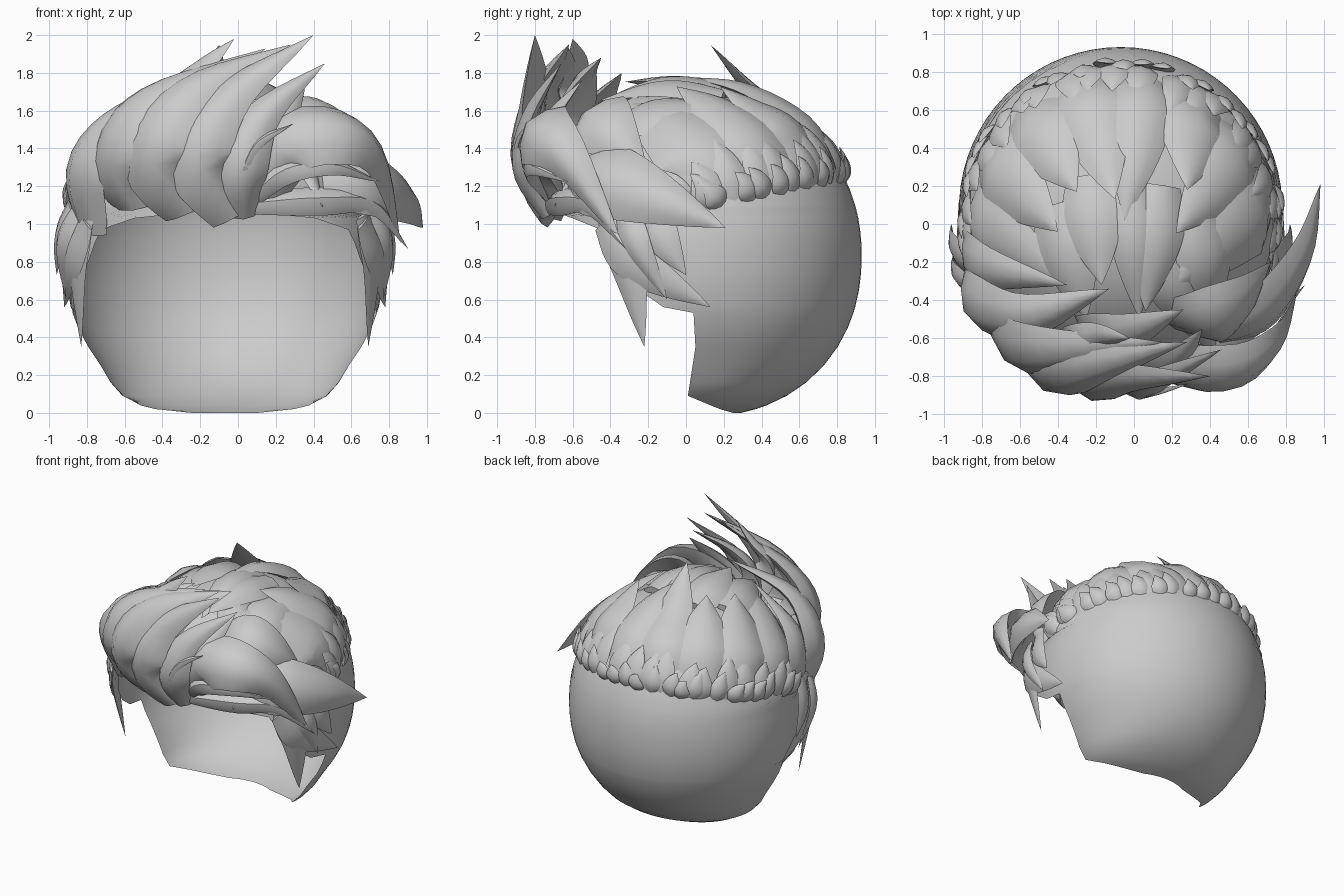
import bpy, bmesh, math, random
from mathutils import Vector

random.seed(4)
cube = bpy.data.objects.get("Cube")
if cube:
    bpy.data.objects.remove(cube)

grey = bpy.data.materials.new("hair_grey")
grey.use_nodes = True
tone = (0.6, 0.6, 0.6, 1)
grey.diffuse_color = tone
grey.node_tree.nodes["Principled BSDF"].inputs["Base Color"].default_value = tone

CX, CY, CZ, R = -0.07, 0.08, 0.83, 0.85
CENTRE = Vector((CX, CY, CZ))


def finish(bm, name, angle):
    mesh = bpy.data.meshes.new(name)
    bm.to_mesh(mesh)
    bm.free()
    mesh.materials.append(grey)
    obj = bpy.data.objects.new(name, mesh)
    bpy.context.collection.objects.link(obj)
    bpy.ops.object.select_all(action='DESELECT')
    obj.select_set(True)
    bpy.context.view_layer.objects.active = obj
    bpy.ops.object.shade_smooth_by_angle(angle=math.radians(angle))


def radius(z):
    return R * max(0, 1 - (abs(z - CZ) / R) ** 2.15) ** 0.465


def lerp_table(table, v):
    for (a, fa), (b, fb) in zip(table, table[1:]):
        if v <= b:
            return fa + (fb - fa) * max(0, v - a) / (b - a)
    return table[-1][1]


def spline(pts, s):
    # Catmull-Rom point at s in 0..1
    p = [2 * pts[0] - pts[1]] + pts + [2 * pts[-1] - pts[-2]]
    k = min(int(s * (len(pts) - 1)), len(pts) - 2)
    t = s * (len(pts) - 1) - k
    a, b, c, d = p[k:k + 4]
    return 0.5 * (2 * b + (c - a) * t + (2 * a - 5 * b + 4 * c - d) * t * t
                  + (3 * b - a - 3 * c + d) * t ** 3)


SECTION = [(-1, 0), (-.6, .62), (0, 1), (.6, .62), (1, 0), (.5, -.3), (-.5, -.3)]


def lock(bm, pts, width, thick, steps=14):
    # Lens-shaped strand that swells, then tapers to a point
    pts = [Vector(p) for p in pts]
    rings = []
    for i in range(steps):
        s = i / steps
        p = spline(pts, s)
        tangent = (spline(pts, s + 0.02) - p).normalized()
        out = p - CENTRE
        out = (out - tangent * out.dot(tangent)).normalized()
        side = tangent.cross(out)
        f = .65 + .35 * math.sin(s / .35 * math.pi / 2) if s < .35 else 1 - ((s - .35) / .65) ** 1.6
        rings.append([bm.verts.new(p + side * u * f * width / 2 + out * v * f * thick)
                      for u, v in SECTION])
    n = len(SECTION)
    for a, b in zip(rings, rings[1:]):
        for j in range(n):
            bm.faces.new((a[j], b[j], b[(j + 1) % n], a[(j + 1) % n]))
    tip = bm.verts.new(pts[-1])
    for j in range(n):
        bm.faces.new((rings[-1][j], tip, rings[-1][(j + 1) % n]))
    bm.faces.new(rings[0])
    bmesh.ops.recalc_face_normals(bm, faces=bm.faces)


def on_head(az, z, lift=0):
    # Point on the shell; az 0 is the back, positive toward +x; the base is widened
    r = radius(z) + lift
    widen = 1 + .4 * max(0, 1 - z / .3) ** 2
    return Vector((CX + widen * r * math.sin(az), CY + r * math.cos(az), z))


def over_top(x, y, lift=0):
    d = ((x - CX) ** 2 + (y - CY) ** 2) / 0.76
    return Vector((x, y, CZ + 0.9 * math.sqrt(max(0.02, 1 - d)) + lift))


def rim(az):
    return 1.08 + 0.15 * math.cos(az)


# Head shell: open face, sideburn corners, full crown
edge = [(0, .25), (.02, .18), (.04, .13), (.09, .01), (.35, .05), (.53, .04), (.56, -.12),
        (.65, -.25), (.82, -.38), (.97, -.45), (1.03, -.6), (1.08, -.76), (1.1, -2)]
heights = [0, .02, .04, .09, .16, .25, .35, .45, .53, .56, .65, .74, .82, .9, .97, 1.03, 1.08,
           1.1, 1.18, 1.26, 1.34, 1.42, 1.5, 1.57, 1.63, 1.67]
bm = bmesh.new()
rows, COLS = [], 48
for z in heights:
    half = math.acos(max(-1, min(1, (lerp_table(edge, z) - CY) / radius(z))))
    rows.append([bm.verts.new(on_head(half * (2 * j / COLS - 1), z)) for j in range(COLS + 1)])
for a, b in zip(rows, rows[1:]):
    for j in range(COLS):
        bm.faces.new((a[j + 1], a[j], b[j], b[j + 1]))
bm.faces.new(rows[-1][::-1])
bmesh.ops.remove_doubles(bm, verts=bm.verts, dist=0.0005)
finish(bm, "head_shell", 60)

# Short pointed locks hugging the head above the rim
bm = bmesh.new()
for count, length, width, lift, spread in [(27, .17, .14, .018, 1.9), (19, .29, .19, .012, 1.8)]:
    for i in range(count):
        az = spread * (2 * (i + .5) / count - 1) + random.uniform(-.06, .06)
        h = length * random.uniform(.75, 1.3)
        lean = math.copysign(.03 + .08 * abs(az), az)
        z = rim(az) - .01
        lock(bm, [on_head(az, z, -.03), on_head(az + lean * .2, z + h * .35, lift),
                  on_head(az + lean * .5, z + h * .7, lift + .035),
                  on_head(az + lean, z + h, lift + .065)], width, .03, 10)
finish(bm, "rim_locks", 45)

# Large crown locks: root azimuth, tip x, tip y, tip lift, width
bm = bmesh.new()
crown = [(.2, -.05, .02, .05, .36), (-.3, -.1, .13, .22, .4), (.7, .28, .18, .08, .4),
         (-.8, -.3, .17, .06, .4), (1.15, .22, -.05, .06, .42), (-1.25, -.4, -.04, .06, .42),
         (1.6, .2, -.34, .07, .46), (-1.7, -.35, -.32, .06, .42)]
for az, x, y, lift, w in crown:
    tip = over_top(x, y, lift)
    low = on_head(az, rim(az) + .27, -.005)
    mid = low.lerp(tip, .5)
    lock(bm, [on_head(az, rim(az) + .02, -.06), low, over_top(mid.x, mid.y, .0), tip], w, .075)
# Long locks running forward over the top
for x, y, tx, ty, w in [(-.03, .25, .03, -.5, .26), (.15, .2, .06, -.46, .3),
                        (-.25, .25, -.17, -.32, .32), (.35, .1, .4, -.6, .34),
                        (-.42, .1, -.25, -.5, .34), (.05, -.1, .45, -.7, .26)]:
    lock(bm, [over_top(x, y, -.02), over_top((x + tx) / 2, (y + ty) / 2, .02),
              over_top(tx, ty, .13)], w, .06)
finish(bm, "crown_locks", 45)

# Swept-up fringe
bm = bmesh.new()
fringe = [
    ([(-.76, -.34, .96), (-.79, -.42, 1.3), (-.56, -.48, 1.58), (-.13, -.34, 1.8)], .4, .11),
    ([(-.8, -.2, 1.0), (-.83, -.2, 1.25), (-.73, -.24, 1.48), (-.35, -.32, 1.7)], .34, .07),
    ([(-.52, -.56, 1.1), (-.6, -.63, 1.37), (-.42, -.66, 1.65), (.15, -.62, 1.93)], .46, .12),
    ([(-.26, -.67, 1.08), (-.42, -.77, 1.38), (-.22, -.74, 1.7), (.28, -.62, 1.95)], .42, .12),
    ([(-.03, -.71, 1.05), (-.2, -.82, 1.35), (-.04, -.8, 1.66), (.4, -.8, 2.0)], .38, .11),
    ([(.02, -.71, 1.05), (.02, -.83, 1.3), (.14, -.8, 1.58), (.46, -.66, 1.85)], .28, .09),
    ([(.1, -.66, 1.1), (.12, -.74, 1.35), (.22, -.7, 1.55), (.36, -.55, 1.76)], .3, .08),
    ([(-.2, -.5, 1.3), (-.15, -.57, 1.58), (.0, -.55, 1.74), (.26, -.45, 1.88)], .34, .08),
    ([(-.2, -.5, 1.4), (-.27, -.6, 1.68), (-.17, -.58, 1.83), (-.02, -.6, 1.98)], .24, .07),
    ([(.02, -.7, 1.1), (.02, -.86, 1.25), (.1, -.88, 1.42), (.29, -.84, 1.53)], .1, .04),
]
for pts, w, t in fringe:
    lock(bm, pts, w, t)
finish(bm, "fringe_locks", 45)

# Side sweep: curled lock, backward spike, lower strands
bm = bmesh.new()
sweep = [
    ([(.1, -.66, 1.15), (.26, -.74, 1.42), (.54, -.74, 1.46), (.73, -.6, 1.32), (.86, -.34, .9)], .4, .12),
    ([(.2, -.48, 1.42), (.4, -.48, 1.53), (.58, -.38, 1.46), (.72, -.2, 1.25)], .42, .09),
    ([(.42, -.56, 1.22), (.66, -.44, 1.23), (.87, -.15, 1.13), (.98, .21, .98)], .42, .11),
    ([(.08, -.71, 1.1), (.42, -.64, 1.12), (.7, -.5, 1.1), (.9, -.32, .87)], .16, .06),
    ([(.05, -.7, 1.12), (.25, -.8, 1.27), (.5, -.8, 1.3), (.76, -.62, 1.22)], .14, .05),
]
for pts, w, t in sweep:
    lock(bm, pts, w, t)
finish(bm, "side_sweep", 45)

# Sideburn strands on both sides
strands = [([(.66, -.4, 1.05), (.71, -.31, .8), (.69, -.22, .35)], .24),
           ([(.66, -.42, 1.02), (.75, -.24, .78), (.78, .13, .56)], .26),
           ([(.73, -.2, 1.12), (.8, -.12, .92), (.82, 0, .73)], .2),
           ([(.7, -.33, 1.1), (.79, -.25, .88), (.77, -.1, .6)], .16)]
for name, sign in (("left_sideburn", 1), ("right_sideburn", -1)):
    bm = bmesh.new()
    for pts, w in strands:
        lock(bm, [(CX + sign * (x - CX), y, z) for x, y, z in pts], w, .035)
    finish(bm, name, 45)
